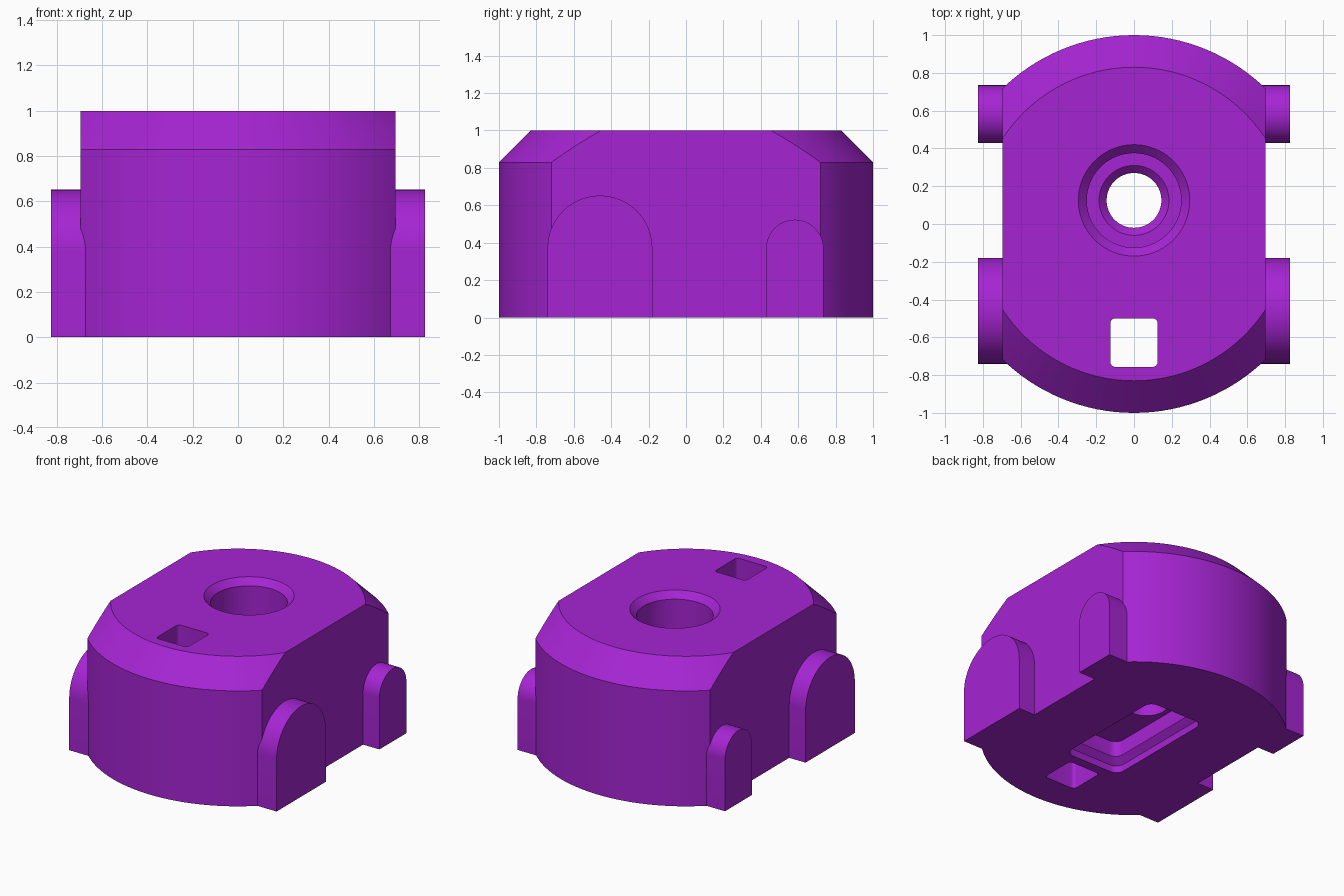
import bpy, bmesh, math

if "Cube" in bpy.data.objects:
    bpy.data.objects.remove(bpy.data.objects["Cube"])

purple = bpy.data.materials.new("purple")
purple.diffuse_color = (0.38, 0.018, 0.65, 1)
purple.use_nodes = True
purple.node_tree.nodes["Principled BSDF"].inputs["Base Color"].default_value = purple.diffuse_color


def loft(name, rings):
    """Closed solid from stacked rings of equal point count."""
    bm = bmesh.new()
    loops = [[bm.verts.new(p) for p in ring] for ring in rings]
    n = len(loops[0])
    for a, b in zip(loops, loops[1:]):
        for i in range(n):
            j = (i + 1) % n
            bm.faces.new((a[i], a[j], b[j], b[i]))
    bm.faces.new(loops[0][::-1])
    bm.faces.new(loops[-1])
    bmesh.ops.recalc_face_normals(bm, faces=bm.faces)
    mesh = bpy.data.meshes.new(name)
    bm.to_mesh(mesh)
    bm.free()
    mesh.materials.append(purple)
    ob = bpy.data.objects.new(name, mesh)
    bpy.context.collection.objects.link(ob)
    return ob


def circle(r, z, cy=0, n=128):
    return [(r * math.cos(2 * math.pi * i / n), cy + r * math.sin(2 * math.pi * i / n), z)
            for i in range(n)]


def rounded_rect(hx, hy, r, z, cy=0, steps=6):
    pts = []
    for q, (sx, sy) in enumerate([(1, 1), (-1, 1), (-1, -1), (1, -1)]):
        for i in range(steps + 1):
            a = math.pi / 2 * (q + i / steps)
            pts.append((sx * (hx - r) + r * math.cos(a),
                        cy + sy * (hy - r) + r * math.sin(a), z))
    return pts


def combine(target, other, operation):
    bpy.context.view_layer.objects.active = target
    mod = target.modifiers.new(operation, 'BOOLEAN')
    mod.operation = operation
    mod.solver = 'EXACT'
    mod.object = other
    bpy.ops.object.modifier_apply(modifier=mod.name)
    bpy.data.objects.remove(other)


# Round body with a chamfered top, trimmed flat on both sides
body = loft("body", [circle(1, 0), circle(1, 0.83), circle(0.83, 1)])
bm = bmesh.new()
bm.from_mesh(body.data)
for s in (1, -1):
    cut = bmesh.ops.bisect_plane(bm, geom=bm.verts[:] + bm.edges[:] + bm.faces[:],
                                 plane_co=(s * 0.695, 0, 0), plane_no=(s, 0, 0),
                                 clear_outer=True)
    rim = [e for e in cut["geom_cut"] if isinstance(e, bmesh.types.BMEdge)]
    bmesh.ops.holes_fill(bm, edges=rim)
bmesh.ops.recalc_face_normals(bm, faces=bm.faces)
bm.to_mesh(body.data)
bm.free()

# Arched side lugs: large at the front, small at the back
for s in (1, -1):
    for cy, r, spring in ((-0.46, 0.28, 0.372), (0.582, 0.153, 0.37)):
        arch = [(cy - r, 0), (cy + r, 0)]
        arch += [(cy + r * math.cos(math.pi * i / 32), spring + r * math.sin(math.pi * i / 32))
                 for i in range(33)]
        lug = loft("lug", [[(s * x, y, z) for y, z in arch] for x in (0.5, 0.825)])
        combine(body, lug, 'UNION')

# Stepped bore with chamfered rims
bore = [(0.335, 1.04), (0.25, 0.955), (0.25, 0.40), (0.185, 0.40), (0.145, 0.36), (0.145, 0.1)]
combine(body, loft("bore", [circle(r, z, 0.125, 96) for r, z in bore]), 'DIFFERENCE')

# Rounded slot in the underside
slot = [(0.22, 0.43, -0.05), (0.22, 0.43, 0.05), (0.18, 0.39, 0.09), (0.18, 0.39, 0.2)]
combine(body, loft("slot", [rounded_rect(x, y, 0.06, z) for x, y, z in slot]), 'DIFFERENCE')

# Square through hole near the front
hole = [rounded_rect(0.125, 0.128, 0.025, z, -0.628) for z in (-0.1, 1.1)]
combine(body, loft("square_hole", hole), 'DIFFERENCE')

bpy.context.view_layer.objects.active = body
body.select_set(True)
bpy.ops.object.shade_smooth_by_angle(angle=math.radians(30))
